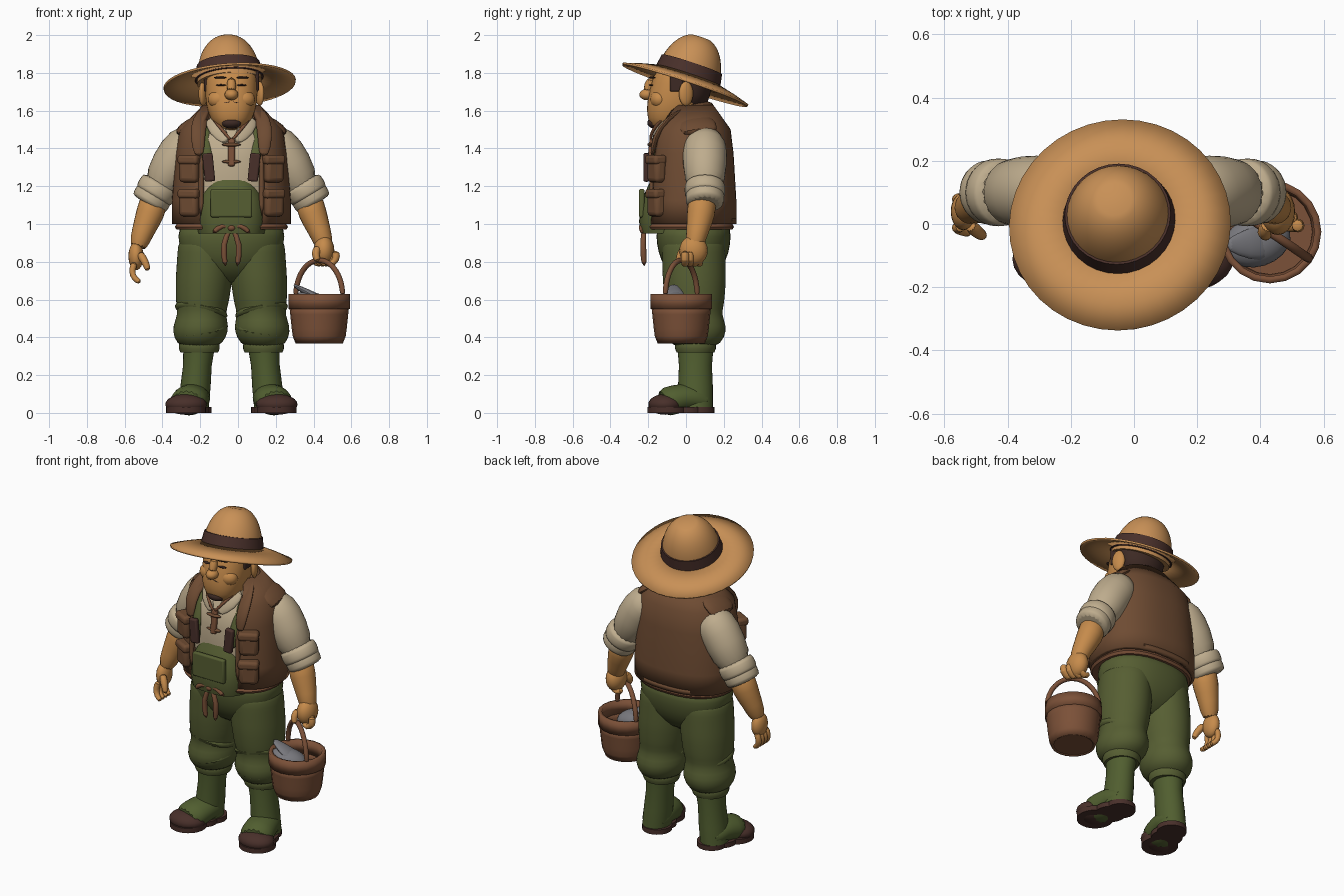
import bpy, bmesh
from math import sin, cos, pi, asin, copysign, radians
from mathutils import Vector, Matrix

if "Cube" in bpy.data.objects:
    bpy.data.objects.remove(bpy.data.objects["Cube"])

CENTRE = -.035   # the body's centre line; parts are placed relative to it
parts = []


def material(name, *srgb):
    mat = bpy.data.materials.new(name)
    mat.use_nodes = True
    colour = [channel ** 2.2 for channel in srgb] + [1]
    mat.diffuse_color = colour
    mat.node_tree.nodes["Principled BSDF"].inputs["Base Color"].default_value = colour
    return mat


straw = material("straw", .78, .56, .34)
skin = material("skin", .77, .54, .3)
cream = material("cream cloth", .74, .67, .55)
leather = material("brown leather", .43, .3, .21)
green = material("olive cloth", .34, .37, .21)
rubber = material("boot rubber", .32, .37, .2)
dark = material("dark brown", .29, .2, .18)
wood = material("bucket wood", .48, .32, .23)
grey = material("fish grey", .47, .47, .49)
hair = material("dark hair", .25, .18, .16)


def sample(values, t):
    """Straight-line value at t from 0 to 1 along an evenly spaced list."""
    place = t * (len(values) - 1)
    i = min(int(place), len(values) - 2)
    return values[i] + (values[i + 1] - values[i]) * (place - i)


def build(name, rings, mat, subsurf, closed=True, caps=True):
    """Join rings of points into a skin."""
    bm = bmesh.new()
    loops = [[bm.verts.new(point) for point in ring] for ring in rings]
    for low, high in zip(loops, loops[1:]):
        for j in range(0 if closed else 1, len(low)):
            bm.faces.new((low[j - 1], low[j], high[j], high[j - 1]))
    if caps:
        bm.faces.new(loops[0])
        bm.faces.new(loops[-1])
    bmesh.ops.recalc_face_normals(bm, faces=bm.faces)
    mesh = bpy.data.meshes.new(name)
    bm.to_mesh(mesh)
    bm.free()
    ob = bpy.data.objects.new(name, mesh)
    bpy.context.collection.objects.link(ob)
    ob.location.x = CENTRE
    mesh.materials.append(mat)
    if subsurf:
        ob.modifiers.new("smooth", "SUBSURF").levels = subsurf
    parts.append(ob)
    return ob


def loft(name, start, end, widths, mat, depth=1, power=2, gap=0, subsurf=0, sides=32, shell=0):
    """Level oval rings from start to end; gap opens the front, shell leaves the ends open."""
    rings = []
    for i, width in enumerate(widths):
        middle = Vector(start).lerp(Vector(end), i / (len(widths) - 1))
        first = asin(min(gap / width, .75) ** (power / 2))
        step = (2 * pi - 2 * first) / (sides - 1 if gap else sides)
        ring = []
        for j in range(sides):
            x, y = sin(first + step * j), -cos(first + step * j)
            ring.append(middle + width * Vector((copysign(abs(x) ** (2 / power), x),
                                                 copysign(abs(y) ** (2 / power), y) * depth, 0)))
        rings.append(ring)
    ob = build(name, rings, mat, subsurf, closed=not gap, caps=not shell)
    if shell:
        solid = ob.modifiers.new("thickness", "SOLIDIFY")
        solid.thickness, solid.offset = shell, 0
    return ob


def tube(name, points, radii, mat, flat=1, across=(0, 1, 0), sides=12):
    """Rounded sweep along points, with radii spread evenly along it."""
    path = [Vector(p) for p in points]
    last = len(path) - 1
    rings = []
    for i, p in enumerate(path):
        along = (path[min(i + 1, last)] - path[max(i - 1, 0)]).normalized()
        side = along.cross(Vector(across)).normalized()
        up = side.cross(along) * flat
        angles = [2 * pi * j / sides for j in range(sides)]
        rings.append([p + (side * cos(a) + up * sin(a)) * sample(radii, i / last) for a in angles])
    return build(name, rings, mat, subsurf=1)


def place(name, at, size, mat, turn):
    ob = bpy.context.object
    ob.name = name
    ob.data.transform(Matrix.Diagonal((*size, 1)))
    ob.location = Vector(at) + Vector((CENTRE, 0, 0))
    ob.rotation_euler = turn
    ob.data.materials.append(mat)
    parts.append(ob)
    return ob


def ball(name, at, size, mat, turn=(0, 0, 0)):
    bpy.ops.mesh.primitive_uv_sphere_add(segments=20, ring_count=12, radius=1)
    return place(name, at, size, mat, turn)


def box(name, at, size, mat, turn=(0, 0, 0)):
    bpy.ops.mesh.primitive_cube_add(size=1)
    bevel = place(name, at, size, mat, turn).modifiers.new("soft edges", "BEVEL")
    bevel.width, bevel.segments = min(size) / 3, 3


# Straw hat, tipped back, with a drooping brim
dome = [.172 * (1 - (i / 32) ** 2) ** .42 for i in range(32)]
hat = [loft("hat_brim", (0, 0, -.015), (0, 0, .035), (.35, .27, .17), straw, sides=40, shell=.012),
       loft("hat_crown", (0, 0, 0), (0, 0, .25), dome, straw),
       loft("hat_band", (0, 0, .02), (0, 0, .1), (.182, .168), dark)]
for piece in hat:
    piece.location = (-.045, 0, 1.75)
    piece.rotation_euler = (-.32, -.07, 0)

# Head and face
loft("head", (0, -.1, 1.49), (0, 0, 1.85), (.07, .115, .135, .14, .14, .13), skin,
     depth=1.1, power=2.3, subsurf=1)
loft("neck", (0, 0, 1.4), (0, 0, 1.6), (.09, .09), skin)
loft("back_hair", (0, .02, 1.6), (0, .02, 1.85), (.1, .14, .15, .14), hair, depth=.8, subsurf=1)
ball("nose", (0, -.205, 1.685), (.036, .042, .03), skin)
tube("nose_bridge", [(0, -.18, 1.78), (0, -.21, 1.69)], (.025, .03), skin)
ball("goatee", (0, -.165, 1.535), (.055, .04, .03), hair)
ball("mouth", (0, -.19, 1.61), (.05, .01, .004), dark)
for s, side in ((-1, "right"), (1, "left")):
    ball(side + "_ear", (s * .15, 0, 1.69), (.02, .04, .065), skin, turn=(0, 0, s * .4))
    ball(side + "_cheek", (s * .065, -.14, 1.66), (.06, .05, .05), skin)
    ball(side + "_eye", (s * .055, -.185, 1.735), (.026, .01, .005), hair, turn=(0, 0, s * .2))
    ball(side + "_eyebrow", (s * .06, -.18, 1.775), (.035, .015, .006), hair, turn=(0, 0, s * .3))
    ball(side + "_moustache", (s * .03, -.19, 1.642), (.035, .012, .005), hair, turn=(0, s * .2, s * .2))
    box(side + "_sideburn", (s * .13, -.05, 1.76), (.03, .07, .12), hair)

# Shirt, overalls and waist cord
loft("shirt", (0, .02, 1.15), (0, 0, 1.55), (.26, .26, .25, .22, .12), cream, depth=.78, power=2.3)
box("shirt_placket", (0, -.185, 1.38), (.036, .03, .15), wood, turn=(-.1, 0, 0))
for z in (1.33, 1.42):
    ball("shirt_tie", (0, -.19, z), (.05, .015, .01), leather)
loft("overall_bib", (0, -.03, .95), (0, -.03, 1.26), (.18, .19, .185, .175, .15, .125), green,
     depth=1.15, power=3)
box("bib_pocket", (0, -.235, 1.11), (.22, .03, .15), green)
loft("trouser_seat", (0, .04, .68), (0, .04, 1.02), (.1, .22, .27, .285, .28), green,
     depth=.7, power=2.3, subsurf=1)
loft("waist_cord", (0, .02, .97), (0, .02, 1), (.29, .3, .29), wood, depth=.78, power=2.4)
ball("cord_knot", (0, -.225, .98), (.025, .025, .02), wood)
for s, side in ((-1, "right"), (1, "left")):
    tube(side + "_cord_end", [(0, -.22, .98), (s * .05, -.23, .9), (s * .03, -.22, .77)],
         (.014, .018), wood)
    tube(side + "_cord_loop", [(0, -.22, .98), (s * .05, -.24, 1), (s * .1, -.23, .95)],
         (.012, .016), wood)
    tube(side + "_strap", [(s * .12, -.18, 1.23), (s * .13, -.19, 1.35), (s * .14, -.08, 1.54)],
         (.028, .028), green, flat=.5)
    box(side + "_buckle", (s * .12, -.21, 1.3), (.055, .03, .15), dark, turn=(0, s * .1, 0))
    # Shirt collar with a coloured edge
    tube(side + "_collar", [(s * .11, -.08, 1.57), (s * .08, -.15, 1.5), (s * .02, -.18, 1.43)],
         (.04, .05, .02), cream, flat=.3)
    tube(side + "_collar_edge", [(s * .1, -.12, 1.56), (s * .05, -.18, 1.5), (0, -.19, 1.44)],
         (.009, .009), wood)

# Open vest with lapels and pockets
loft("vest", (0, .03, 1), (0, .03, 1.62), (.3, .3, .29, .28, .26, .14), leather,
     depth=.74, power=2.4, gap=.16, sides=40, shell=.03)
loft("vest_hem", (0, .03, 1), (0, .03, 1.03), (.303, .303), leather,
     depth=.75, power=2.4, gap=.16, sides=40, shell=.02)
around_neck = [pi * i / 8 for i in range(9)]
tube("vest_collar", [(.14 * cos(a), .13 * sin(a) - .02, 1.6 + .03 * sin(a)) for a in around_neck],
     (.04, .04), leather, flat=.5, across=(0, 0, 1))
for s, side in ((-1, "right"), (1, "left")):
    tube(side + "_lapel", [(s * .13, 0, 1.61), (s * .17, -.1, 1.55), (s * .18, -.17, 1.46), (s * .17, -.18, 1.35)],
         (.03, .05, .025), leather, flat=.4)
    tube(side + "_vest_edge", [(s * .16, -.18, 1.01), (s * .16, -.18, 1.4)], (.016, .016), leather)
    # Shoulder cap over the top of the sleeve
    tube(side + "_vest_shoulder", [(s * .14, .05, 1.57), (s * .22, .06, 1.53), (s * .29, .07, 1.47)],
         (.07, .11, .1), leather, flat=.3, across=(s, 0, 2), sides=16)
    for z in (1.29, 1.11):
        box(side + "_vest_pocket", (s * .22, -.155, z), (.11, .07, .14), leather, turn=(0, 0, s * .5))
        box(side + "_pocket_flap", (s * .22, -.16, z + .05), (.12, .075, .05), leather, turn=(0, 0, s * .5))

# Sleeves, rolled cuffs and forearms
for s, side in ((-1, "right"), (1, "left")):
    tube(side + "_sleeve", [(s * .18, .09, 1.45), (s * .24, .1, 1.42), (s * .31, .1, 1.32), (s * .39, .1, 1.16)],
         (.09, .12, .12, .1), cream, sides=18)
    for drop, radius in ((0, .113), (.04, .107)):
        tube(side + "_sleeve_cuff", [(s * (.37 + .6 * (drop + step)), .1, 1.22 - drop - step)
                                     for step in (0, .02, .06, .08)],
             (radius - .01, radius, radius - .01), cream, sides=18)
    tube(side + "_forearm", [(s * .4, .09, 1.16), (s * .43, .08, 1.05), (s * .47, .06, .96), (s * .5, .04, .86)],
         (.08, .08, .06, .05), skin)

# Baggy trouser legs, turn-ups and boots
for s, side in ((-1, "right"), (1, "left")):
    loft(side + "_trouser_leg", (s * .17, .05, .34), (s * .13, .04, .94),
         (.1, .14, .15, .125, .14, .145, .15, .15, .15, .15, .14), green, depth=1.12, subsurf=1)
    for z, tilt in ((.44, .15), (.54, -.2)):
        fold = ball(side + "_trouser_fold", (s * .16, .035, z), (.142, .145, .045), green, turn=(tilt, s * tilt, 0))
    loft(side + "_turn_up", (s * .17, .05, .32), (s * .17, .05, .38), (.1, .108, .108, .1), green)
    loft(side + "_boot_shaft", (s * .2, .05, .03), (s * .17, .05, .36), (.08, .08, .076, .084),
         rubber, depth=1.15)
    tube(side + "_boot_foot", [(s * .19, .13, .05), (s * .2, .02, .09), (s * .22, -.06, .07), (s * .24, -.14, .05)],
         (.08, .1, .1), rubber, flat=.8, across=(0, 0, 1), sides=16)
    ball(side + "_toe_cap", (s * .24, -.11, .045), (.11, .09, .055), dark)
    for name, x, y, radius in (("sole", .24, -.1, .105), ("arch", .21, 0, .09), ("heel", .19, .065, .085)):
        loft(side + "_boot_" + name, (s * x, y, 0), (s * x, y, .03), (radius, radius), dark)

# Open right hand
ball("right_palm", (-.505, .04, .83), (.04, .06, .075), skin)
for i in range(4):
    y = .03 * i - .01
    tube("right_finger", [(-.51, y, .8), (-.53, y, .75), (-.515, y - .01, .71), (-.48, y - .02, .69)],
         (.02, .015), skin)
tube("right_thumb", [(-.49, 0, .85), (-.455, -.03, .8), (-.44, -.04, .75)], (.025, .016), skin)

# Left hand gripping the handle
ball("left_palm", (.49, .04, .86), (.055, .075, .08), skin)
for i in range(4):
    x, y = .46 + .02 * i, .07 - .025 * i
    tube("left_finger", [(x + .03, y, .86), (x + .04, y, .81), (x, y, .78), (x - .03, y, .81)],
         (.024, .018), skin)
tube("left_thumb", [(.46, 0, .88), (.44, -.03, .84), (.46, -.04, .8)], (.026, .018), skin)

# Bucket, handle and catch
x, y = .465, -.025
loft("bucket", (x, y, .37), (x, y, .56), (.118, .133, .138, .142, .146, .15), wood, sides=20, shell=.015)
loft("bucket_floor", (x, y, .372), (x, y, .5), (.115, .135), wood, sides=20)
loft("bucket_rim", (x, y, .55), (x, y, .63), (.152, .152), wood, sides=20, shell=.022)
arch = [pi * i / 12 for i in range(13)]
tube("bucket_handle", [(x + .125 * cos(a), y - .085 * cos(a), .62 + .19 * sin(a)) for a in arch],
     (.015, .015), wood, across=(.6, .8, 0))
ball("fish_body", (x - .04, y - .03, .58), (.11, .08, .06), grey, turn=(0, .2, .3))
tube("fish_tail", [(x, y - .03, .6), (x - .07, y - .04, .64), (x - .14, y - .04, .68)],
     (.07, .05, .02), grey, flat=.4, across=(0, 0, 1))

# Smooth shading that keeps hard edges
bpy.ops.object.select_all(action="DESELECT")
for ob in parts:
    ob.select_set(True)
bpy.context.view_layer.objects.active = parts[0]
bpy.ops.object.shade_smooth_by_angle(angle=radians(45))
